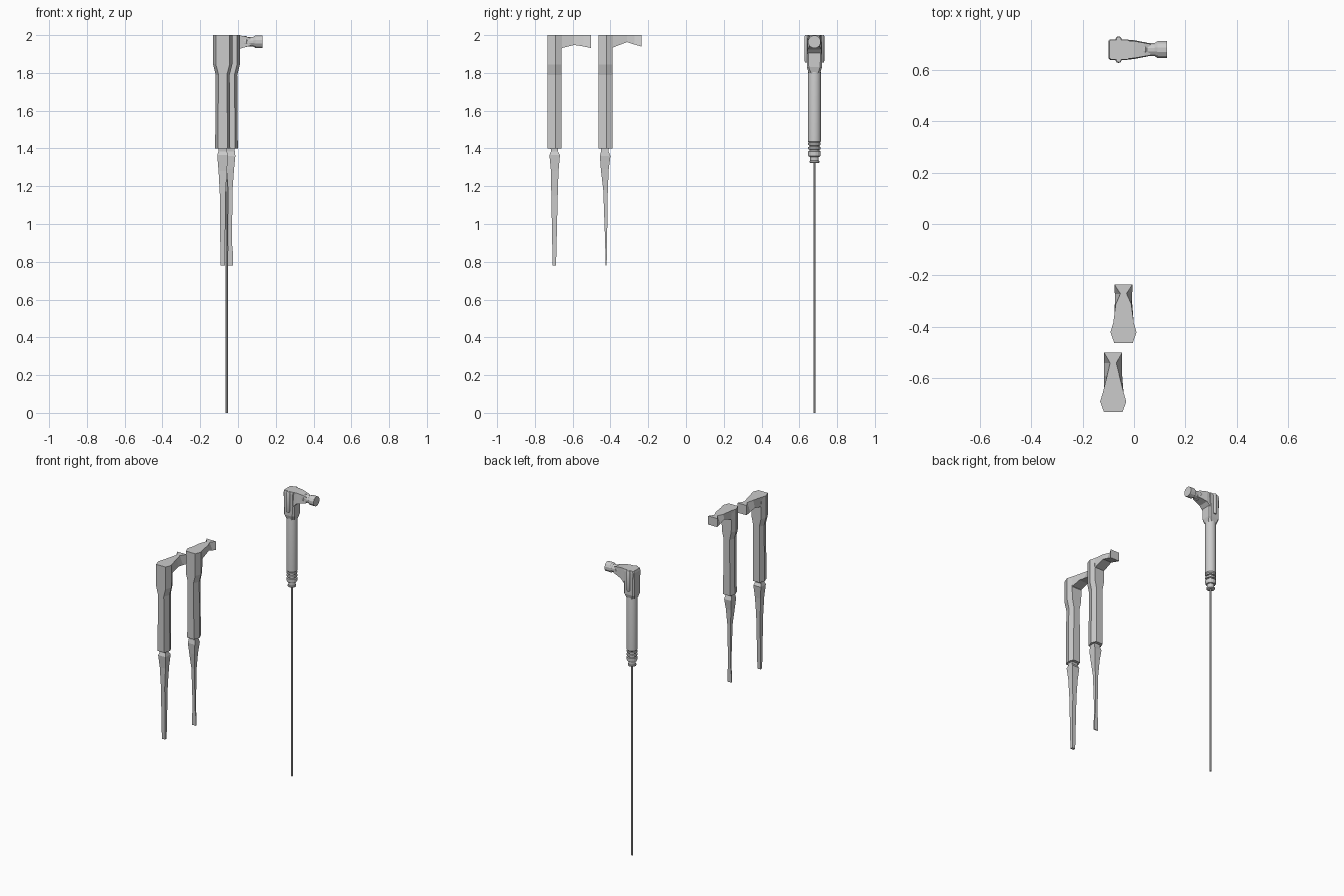
import bpy, bmesh
from math import cos, sin, pi, radians

if "Cube" in bpy.data.objects:
    bpy.data.objects.remove(bpy.data.objects["Cube"])


def loft(name, rings, loc=(0, 0, 0), smooth=False):
    """Skin a list of equal-length point rings and cap both ends."""
    bm = bmesh.new()
    rows = [[bm.verts.new(p) for p in ring] for ring in rings]
    n = len(rows[0])
    for a, b in zip(rows, rows[1:]):
        for i in range(n):
            j = (i + 1) % n
            bm.faces.new((a[i], a[j], b[j], b[i]))
    bm.faces.new(rows[0][::-1])
    bm.faces.new(rows[-1])
    bmesh.ops.recalc_face_normals(bm, faces=bm.faces)
    mesh = bpy.data.meshes.new(name)
    bm.to_mesh(mesh)
    bm.free()
    ob = bpy.data.objects.new(name, mesh)
    ob.location = loc
    bpy.context.collection.objects.link(ob)
    if smooth:
        bpy.ops.object.select_all(action='DESELECT')
        ob.select_set(True)
        bpy.context.view_layer.objects.active = ob
        bpy.ops.object.shade_smooth_by_angle(angle=radians(35))
    return ob


def circle_z(z, rx, ry, n, cx=0, cy=0):
    return [(cx + rx * cos(2 * pi * (i + .5) / n),
             cy + ry * sin(2 * pi * (i + .5) / n), z) for i in range(n)]


def turned(name, profile, n, loc, smooth=False):
    return loft(name, [circle_z(z, r, r, n) for z, r in profile], loc, smooth)


def body_ring(z, back, mid, front, y0=-.042, y1=.034):
    """Six-sided handle section, widest in the middle."""
    return [(-back, y0, z), (back, y0, z), (mid, 0, z),
            (front, y1, z), (-front, y1, z), (-mid, 0, z)]


def simple_tool(tag, loc, arm, blade):
    # Handle with a wider head
    loft("handle_" + tag, [
        body_ring(1.40, .026, .040, .026),
        body_ring(1.79, .022, .037, .024),
        body_ring(1.845, .036, .051, .036),
        body_ring(2.0, .036, .051, .040)], loc)
    # Side nozzle: y, top half width, bottom half width, bottom height
    loft("nozzle_" + tag, [[(-t, y, 2.0), (t, y, 2.0), (b, y, z), (-b, y, z)]
                           for y, t, b, z in arm], loc)
    # Tapered collar and shaft: z, half x, half y, y offset
    loft("shaft_" + tag, [circle_z(z, rx * 1.41, ry * 1.41, 4, 0, cy)
                          for z, rx, ry, cy in blade], loc)


simple_tool("front", (-.081, -.692, 0),
            [(.02, .045, .040, 1.91), (.036, .040, .036, 1.932),
             (.10, .024, .035, 1.948), (.15, .012, .035, 1.940),
             (.19, .035, .035, 1.932)],
            [(1.405, .022, .020, -.005), (1.385, .022, .018, -.005),
             (1.365, .029, .028, -.003), (1.28, .022, .020, -.003),
             (1.15, .015, .017, -.004), (.78, .012, .009, -.005)])
simple_tool("middle", (-.041, -.422, 0),
            [(.02, .045, .040, 1.91), (.036, .040, .036, 1.935),
             (.11, .030, .034, 1.963), (.15, .012, .034, 1.950),
             (.186, .035, .035, 1.940)],
            [(1.405, .022, .022, -.008), (1.385, .024, .020, -.008),
             (1.36, .027, .028, -.006), (1.29, .020, .021, -.008),
             (1.18, .012, .012, -.004), (.90, .009, .005, -.001),
             (.84, .015, .004, -.001), (.78, .015, .003, -.001)])

# Detailed tool at the back
axis = (-.06, .68, 0)
turned("long_rod", [(0, .0065), (1.35, .0065)], 8, axis, True)
turned("round_handle", [(1.43, .030), (1.437, .035), (1.80, .035),
                        (1.83, .030)], 16, axis, True)
turned("collar", [
    (1.322, .020), (1.325, .027), (1.333, .027), (1.335, .023), (1.355, .023),
    (1.357, .030), (1.365, .034), (1.385, .034), (1.387, .026), (1.394, .026),
    (1.396, .034), (1.408, .034), (1.410, .026), (1.416, .026),
    (1.418, .034), (1.428, .034), (1.432, .028)], 16, axis)


def head_ring(z, x0, x1, w, c):
    """Rectangle with cut corners."""
    return [(x0 + c, -w, z), (x1 - c, -w, z), (x1, -w + c, z), (x1, w - c, z),
            (x1 - c, w, z), (x0 + c, w, z), (x0, w - c, z), (x0, -w + c, z)]


loft("head_block", [head_ring(1.80, -.032, .032, .031, .012),
                    head_ring(1.83, -.040, .040, .040, .010),
                    head_ring(1.985, -.040, .040, .040, .006),
                    head_ring(2.0, -.036, .042, .038, .006)], axis)
for side, label in ((-1, "left"), (1, "right")):
    turned("side_pin_" + label, [(1.855, .009), (1.862, .012), (1.995, .012),
                                 (2.0, .009)], 10,
           (axis[0], axis[1] + side * .040, 0), True)

# Neck from the head to the spout
loft("neck", [[(x, -w, lo), (x, w, lo), (x, w * .9, hi), (x, -w * .9, hi)]
              for x, w, lo, hi in ((.03, .039, 1.895, 2.0), (.06, .037, 1.925, 2.0),
                                   (.10, .029, 1.937, 1.993), (.125, .024, 1.943, 1.985))],
     axis)
# Flared spout lying along x
spout = [(.09, .030), (.105, .030), (.11, .026), (.14, .026), (.152, .034), (.189, .034)]
loft("spout", [[(x, r * cos(2 * pi * (i + .5) / 12), 1.965 + r * sin(2 * pi * (i + .5) / 12))
                for i in range(12)] for x, r in spout], axis)
